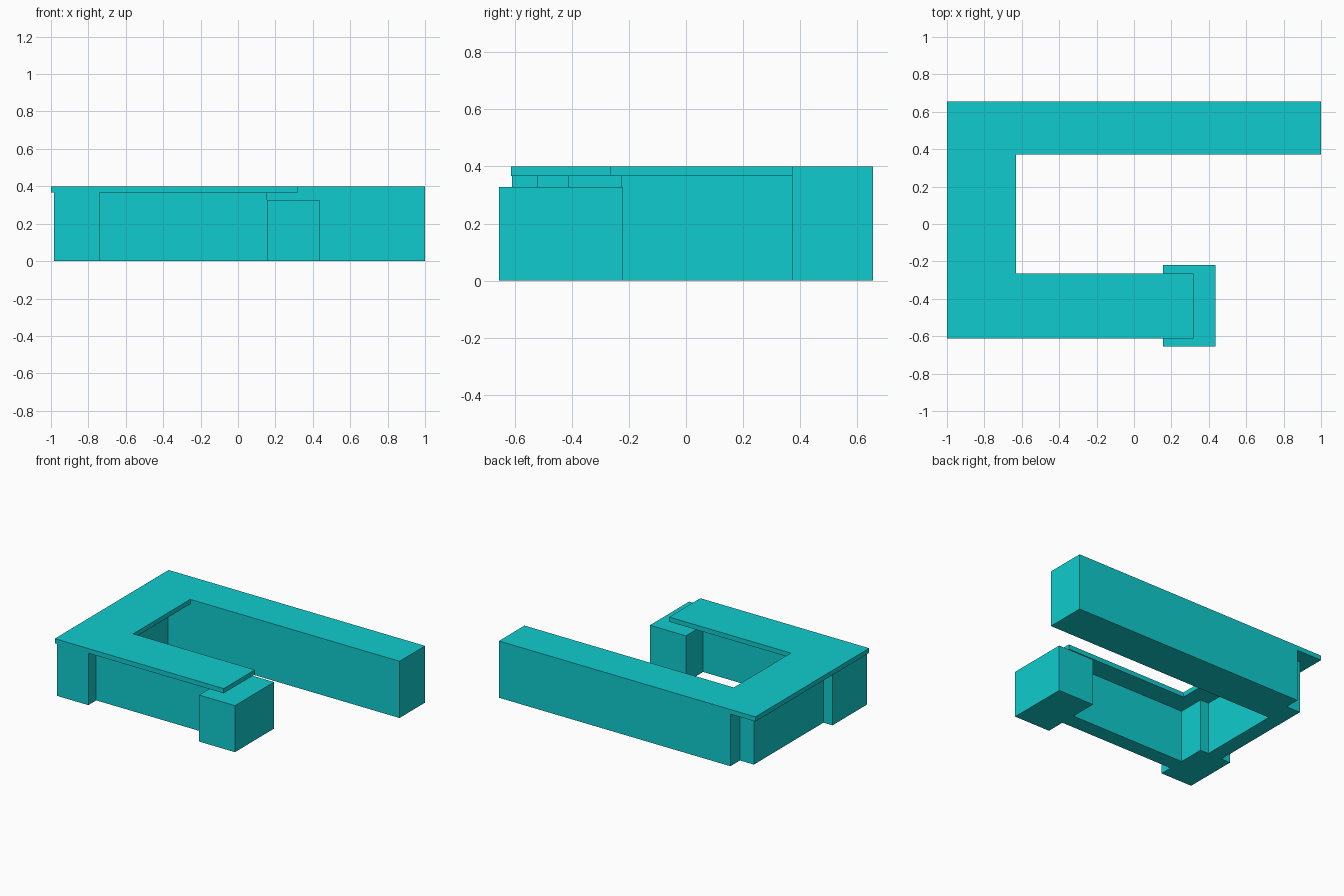
import bpy
import bmesh

cube = bpy.data.objects.get("Cube")
if cube:
    bpy.data.objects.remove(cube, do_unlink=True)

# Single flat colour
teal = bpy.data.materials.new("bright_teal")
teal.use_nodes = True
colour = (0.005, 0.6, 0.61, 1)
teal.diffuse_color = colour
teal.node_tree.nodes["Principled BSDF"].inputs["Base Color"].default_value = colour

ROOF_BASE, ROOF_TOP = 0.367, 0.4


def prism(name, outline, bottom, top):
    """Extrude a counter-clockwise floor outline between two heights."""
    bm = bmesh.new()
    face = bm.faces.new([bm.verts.new((x, y, bottom)) for x, y in outline])
    result = bmesh.ops.extrude_face_region(bm, geom=[face])
    raised = [v for v in result["geom"] if isinstance(v, bmesh.types.BMVert)]
    bmesh.ops.translate(bm, verts=raised, vec=(0, 0, top - bottom))
    bmesh.ops.recalc_face_normals(bm, faces=bm.faces)
    mesh = bpy.data.meshes.new(name)
    bm.to_mesh(mesh)
    bm.free()
    mesh.materials.append(teal)
    obj = bpy.data.objects.new(name, mesh)
    bpy.context.collection.objects.link(obj)
    return obj


def block(name, x0, x1, y0, y1, top=ROOF_BASE):
    return prism(name, [(x0, y0), (x1, y0), (x1, y1), (x0, y1)], 0, top)


# C-shaped flat roof
prism("roof_slab", [(-1, -0.612), (0.317, -0.612), (0.317, -0.265), (-0.632, -0.265),
                    (-0.632, 0.371), (1, 0.371), (1, 0.655), (-1, 0.655)],
      ROOF_BASE, ROOF_TOP)

# Volumes below the roof
block("rear_wing", -0.805, 1, 0.371, 0.655)
block("side_wall", -0.914, -0.805, -0.225, 0.549)
block("corner_block", -0.985, -0.74, -0.61, -0.225)
block("front_wall", -0.74, 0.155, -0.522, -0.412)

# Lower block at the open end of the front wing
block("end_block", 0.155, 0.435, -0.655, -0.22, 0.328)
